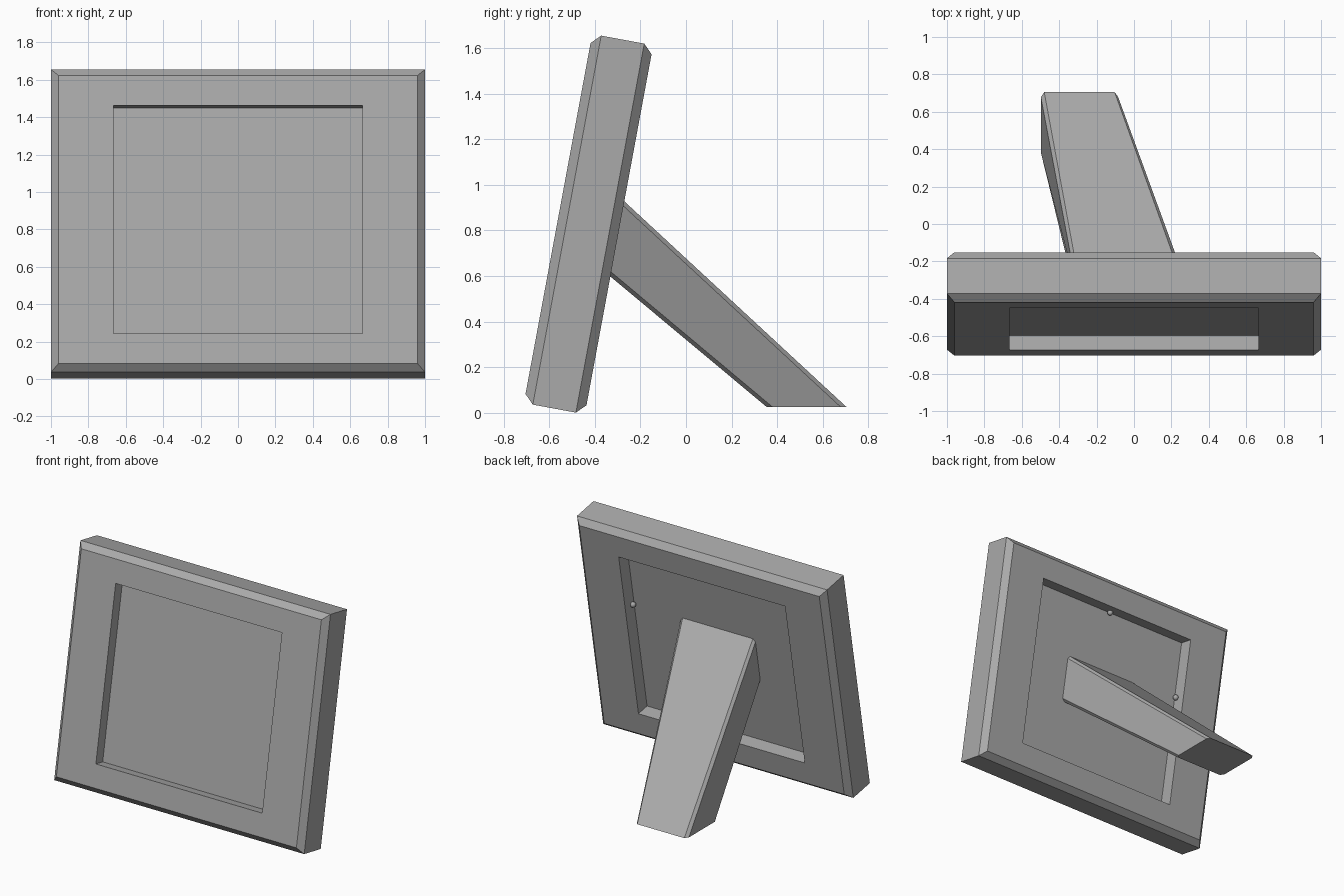
import bpy, bmesh, math
from mathutils import Matrix, Vector

default = bpy.data.objects.get("Cube")
if default:
    bpy.data.objects.remove(default, do_unlink=True)

grey = bpy.data.materials.new("plain grey")
grey.use_nodes = True
colour = (0.4, 0.4, 0.4, 1)
grey.diffuse_color = colour
grey.node_tree.nodes["Principled BSDF"].inputs["Base Color"].default_value = colour

# The frame leans back around its centre
LEAN = Matrix.Translation((0, -0.4275, 0.828)) @ Matrix.Rotation(math.radians(-10.5), 4, 'X')


def finish(bm, name, matrix=Matrix()):
    bm.transform(matrix)
    bmesh.ops.recalc_face_normals(bm, faces=bm.faces)
    mesh = bpy.data.meshes.new(name)
    bm.to_mesh(mesh)
    bm.free()
    mesh.materials.append(grey)
    obj = bpy.data.objects.new(name, mesh)
    bpy.context.collection.objects.link(obj)
    return obj


def rectangle(bm, hx, hz, y):
    corners = ((-hx, -hz), (hx, -hz), (hx, hz), (-hx, hz))
    return [bm.verts.new((x, y, z)) for x, z in corners]


def bridge(bm, a, b):
    for i in range(4):
        j = (i + 1) % 4
        bm.faces.new((a[i], a[j], b[j], b[i]))


# Frame: a closed ring of rectangles with chamfered front and back rims
W, H, D, C = 1.0, 0.823, 0.136, 0.04
OPEN_X, OPEN_Z = 0.665, 0.62
bm = bmesh.new()
rings = [rectangle(bm, *r) for r in (
    (OPEN_X, OPEN_Z, -D), (W - C, H - C, -D), (W, H, C - D),
    (W, H, D - C), (W - C, H - C, D), (OPEN_X, OPEN_Z, D))]
for a, b in zip(rings, rings[1:] + rings[:1]):
    bridge(bm, a, b)
finish(bm, "frame", LEAN)

# Panel recessed from both faces of the frame
PANEL_FRONT, PANEL_BACK = -0.056, 0.036
bm = bmesh.new()
front = rectangle(bm, OPEN_X, OPEN_Z, PANEL_FRONT)
back = rectangle(bm, OPEN_X, OPEN_Z, PANEL_BACK)
bridge(bm, front, back)
bm.faces.new(front)
bm.faces.new(back)
finish(bm, "picture_panel", LEAN)

# Leg: tapered bar swept down and sideways, with chamfered long edges
bm = bmesh.new()
top_end = [bm.verts.new(v) for v in (
    (-0.3, -0.43, 0.68), (0.3, -0.43, 0.68), (0.3, -0.37, 1.02), (-0.3, -0.37, 1.02))]
foot = [bm.verts.new(v) for v in (
    (-0.498, 0.355, 0.025), (-0.085, 0.355, 0.025),
    (-0.085, 0.705, 0.025), (-0.498, 0.705, 0.025))]
bridge(bm, top_end, foot)
bm.faces.new(top_end)
bm.faces.new(foot)
long_edges = [bm.edges.get(pair) for pair in zip(top_end, foot)]
bmesh.ops.bevel(bm, geom=long_edges, offset=0.018, segments=1, affect='EDGES')
finish(bm, "support_leg")

# Small round pins holding the panel in the back recess
for name, x, z in (("left", 0.655, 0.2), ("right", -0.655, 0.2),
                   ("top", 0, 0.61), ("bottom", 0, -0.61)):
    bm = bmesh.new()
    bmesh.ops.create_uvsphere(bm, u_segments=16, v_segments=8, radius=0.02)
    bmesh.ops.translate(bm, verts=bm.verts, vec=Vector((x, PANEL_BACK + 0.025, z)))
    pin = finish(bm, name + "_pin", LEAN)
    pin.data.shade_smooth()
